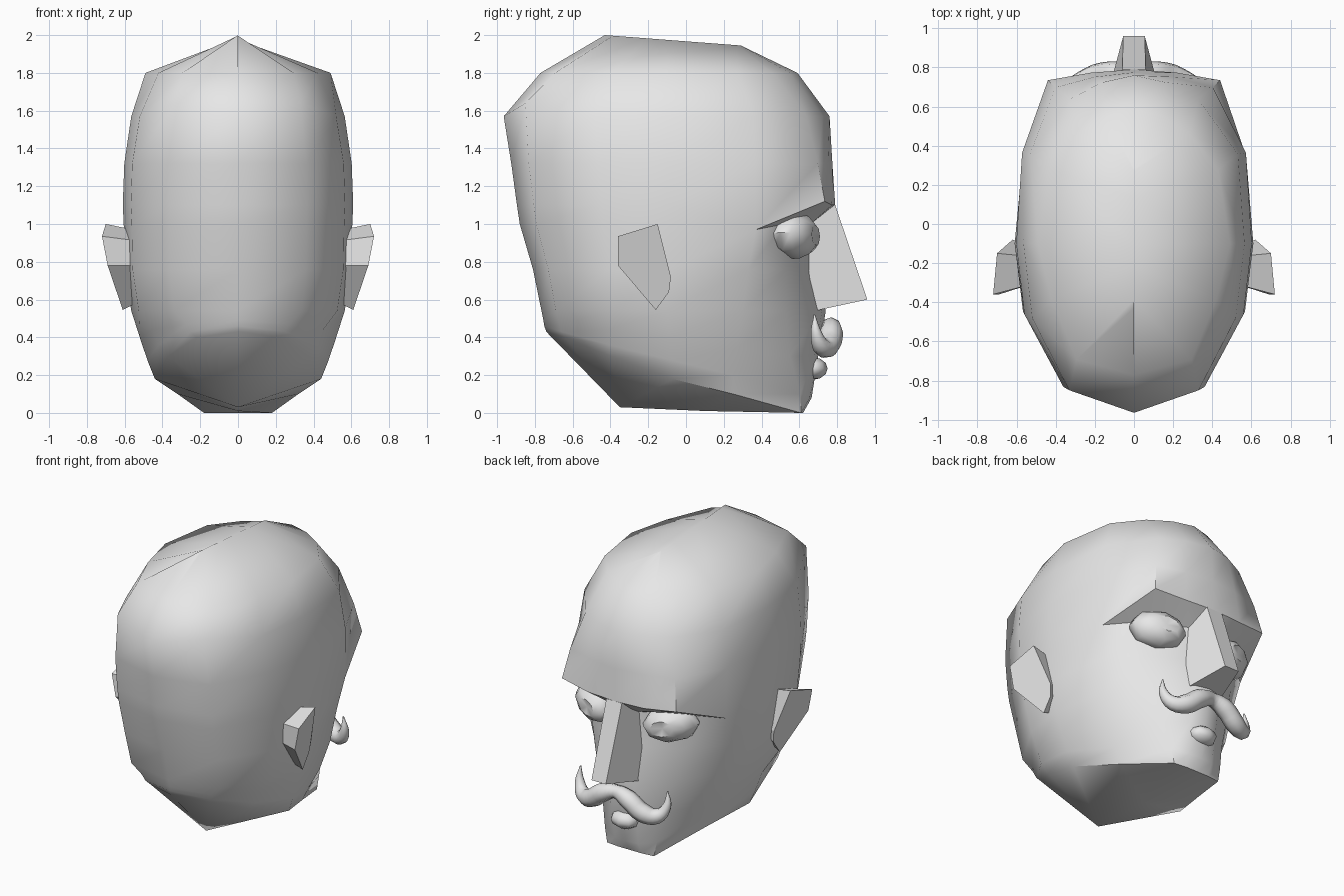
import bpy, bmesh, math
from mathutils import Vector

if "Cube" in bpy.data.objects:
    bpy.data.objects.remove(bpy.data.objects["Cube"])

mat = bpy.data.materials.new("plain grey")
mat.diffuse_color = (0.8, 0.8, 0.8, 1)
mat.use_nodes = True
mat.node_tree.nodes["Principled BSDF"].inputs["Base Color"].default_value = mat.diffuse_color


def finish(ob, angle=None):
    if not ob.data.materials:
        ob.data.materials.append(mat)
    if angle:
        bpy.ops.object.select_all(action='DESELECT')
        ob.select_set(True)
        bpy.context.view_layer.objects.active = ob
        bpy.ops.object.shade_smooth_by_angle(angle=math.radians(angle))
    return ob


def make(name, bm, angle=None):
    bmesh.ops.remove_doubles(bm, verts=bm.verts, dist=0.0005)
    bmesh.ops.recalc_face_normals(bm, faces=bm.faces)
    me = bpy.data.meshes.new(name)
    bm.to_mesh(me)
    bm.free()
    ob = bpy.data.objects.new(name, me)
    bpy.context.collection.objects.link(ob)
    return finish(ob, angle)


def loft(name, rings, angle=None, caps=False):
    bm = bmesh.new()
    vs = [[bm.verts.new(p) for p in r] for r in rings]
    n = len(rings[0])
    for a, b in zip(vs, vs[1:]):
        for i in range(n):
            j = (i + 1) % n
            bm.faces.new((a[i], a[j], b[j], b[i]))
    if caps:
        bm.faces.new(vs[0])
        bm.faces.new(vs[-1])
    return make(name, bm, angle)


def full(half):
    """Mirror a half ring, face centre to back centre, into a closed ring."""
    return half + [(-x, y, z) for x, y, z in reversed(half[1:-1])]


def back(z, w, yb, side=0.93):
    return [(w, -0.1, z), (side * w, 0.5 * yb, z), (0.6 * w, 0.9 * yb, z), (0, yb, z)]


def upper(z, w, yf, yb, fx=0.72, fy=0.93, side=0.93):
    return [(0, yf, z), (0.5 * fx * w, (0.7 + 0.3 * fy) * yf, z), (fx * w, fy * yf, z),
            ((side + 0.02) * w, 0.47 * yf, z)] + back(z, w, yb, side)


def face(z, front, w, yb):
    return [(x, y, z) for x, y in front] + back(z, w, yb)


# Head: crown ridge, skull, brow ledge, face, jaw and underside
ridge = [(0, y, 1.945 + 0.055 * (0.29 - y) / 0.72) for _, y, _ in upper(0, 0, 0.29, -0.43)]
brow = upper(1.1, 0.61, 0.79, -0.895)
brow[2] = (0.44, 0.735, 1.12)
brow[3] = (0.565, 0.37, 0.97)
socket = face(1.0, [(0, 0.68), (0.08, 0.66), (0.37, 0.52), (0.565, 0.37)], 0.605, -0.88)
socket[3] = brow[3]
temple = upper(1.57, 0.565, 0.76, -0.965, 0.58, 0.84, 0.92)
temple[6] = (0.33, -0.85, 1.64)
jaw = [(0, 0.62, 0), (0.09, 0.62, 0), (0.18, 0.61, 0), (0.32, 0.25, 0.1),
       (0.44, -0.07, 0.18), (0.37, -0.4, 0.3), (0.22, -0.64, 0.4), (0, -0.74, 0.43)]
under = [(0, 0.62, 0)] * 3 + [(0, 0.1, 0.01)] + [(0, -0.35, 0.03)] * 4
chin = [(0, 0.665, 0.08), (0.09, 0.655, 0.08), (0.2, 0.605, 0.1), (0.37, 0.25, 0.2),
        (0.48, -0.08, 0.28), (0.42, -0.41, 0.36), (0.25, -0.66, 0.43), (0, -0.75, 0.46)]
rings = [ridge,
         upper(1.8, 0.49, 0.59, -0.77, 0.58, 0.78, 0.86),
         temple,
         upper(1.32, 0.602, 0.775, -0.925, 0.67, 0.9),
         brow, socket,
         face(0.76, [(0, 0.68), (0.1, 0.66), (0.35, 0.53), (0.53, 0.33)], 0.6, -0.81),
         face(0.54, [(0, 0.74), (0.1, 0.72), (0.32, 0.53), (0.5, 0.3)], 0.565, -0.765),
         [(0, 0.7, 0.3), (0.1, 0.68, 0.3), (0.26, 0.55, 0.3), (0.44, 0.27, 0.34),
          (0.52, -0.09, 0.4), (0.45, -0.41, 0.44), (0.27, -0.67, 0.47), (0, -0.755, 0.49)],
         chin, jaw, under]
loft("head", [full(r) for r in rings], 48)

# Nose: wedge with a flat front strip
loft("nose", [
    [(-0.1, 0.6, 1.1), (-0.06, 0.79, 1.1), (0.06, 0.79, 1.1), (0.1, 0.6, 1.1)],
    [(-0.13, 0.68, 0.54), (-0.055, 0.96, 0.6), (0.055, 0.96, 0.6), (0.13, 0.68, 0.54)]],
    caps=True)

# Ears flaring outward to the rear
ear = [(0.72, -0.36, 0.935), (0.70, -0.15, 1.0), (0.62, -0.08, 0.72),
       (0.61, -0.09, 0.64), (0.61, -0.16, 0.545), (0.69, -0.36, 0.78)]
for side, s in (("right", 1), ("left", -1)):
    outer = [(s * x, y, z) for x, y, z in ear]
    inner = [(s * 0.54, -0.2 + 0.7 * (y + 0.2), 0.78 + 0.85 * (z - 0.78)) for _, y, z in ear]
    loft(side + "_ear", [inner, outer], caps=True)

    # Eyeball: faceted ball swept back at the outer corner, pupil pressed in
    bm = bmesh.new()
    bmesh.ops.create_uvsphere(bm, u_segments=8, v_segments=7, radius=1)
    for v in bm.verts:
        x, y, z = v.co
        if z > 0.99:
            z = 0.78
        v.co = Vector((s * (0.29 + 0.17 * x), 0.575 - 0.05 * x + 0.125 * z,
                       0.94 - 0.125 * y + 0.015 * x))
    make(side + "_eye", bm, 50)

# Lower lip
bm = bmesh.new()
bmesh.ops.create_uvsphere(bm, u_segments=8, v_segments=6, radius=1)
for v in bm.verts:
    v.co = Vector((0.1 * v.co.x, 0.67 + 0.08 * v.co.y, 0.235 + 0.06 * v.co.z))
make("lower_lip", bm, 60)

# Moustache: tapered curve with upturned tips
half = [(0, 0.765, 0.46, 0.045), (0.1, 0.77, 0.43, 0.062), (0.2, 0.755, 0.36, 0.062),
        (0.285, 0.72, 0.35, 0.05), (0.335, 0.69, 0.42, 0.03), (0.335, 0.68, 0.52, 0.004)]
path = [(-x, y, z, r) for x, y, z, r in reversed(half[1:])] + half
cu = bpy.data.curves.new("moustache", 'CURVE')
cu.dimensions = '3D'
cu.bevel_depth = 1
cu.bevel_resolution = 2
cu.resolution_u = 4
cu.use_fill_caps = True
sp = cu.splines.new('BEZIER')
sp.bezier_points.add(len(path) - 1)
for p, (x, y, z, r) in zip(sp.bezier_points, path):
    p.co = (x, y, z)
    p.radius = r
    p.handle_left_type = p.handle_right_type = 'AUTO'
ob = bpy.data.objects.new("moustache", cu)
bpy.context.collection.objects.link(ob)
bpy.ops.object.select_all(action='DESELECT')
ob.select_set(True)
bpy.context.view_layer.objects.active = ob
bpy.ops.object.convert(target='MESH')
finish(bpy.context.object, 60)
